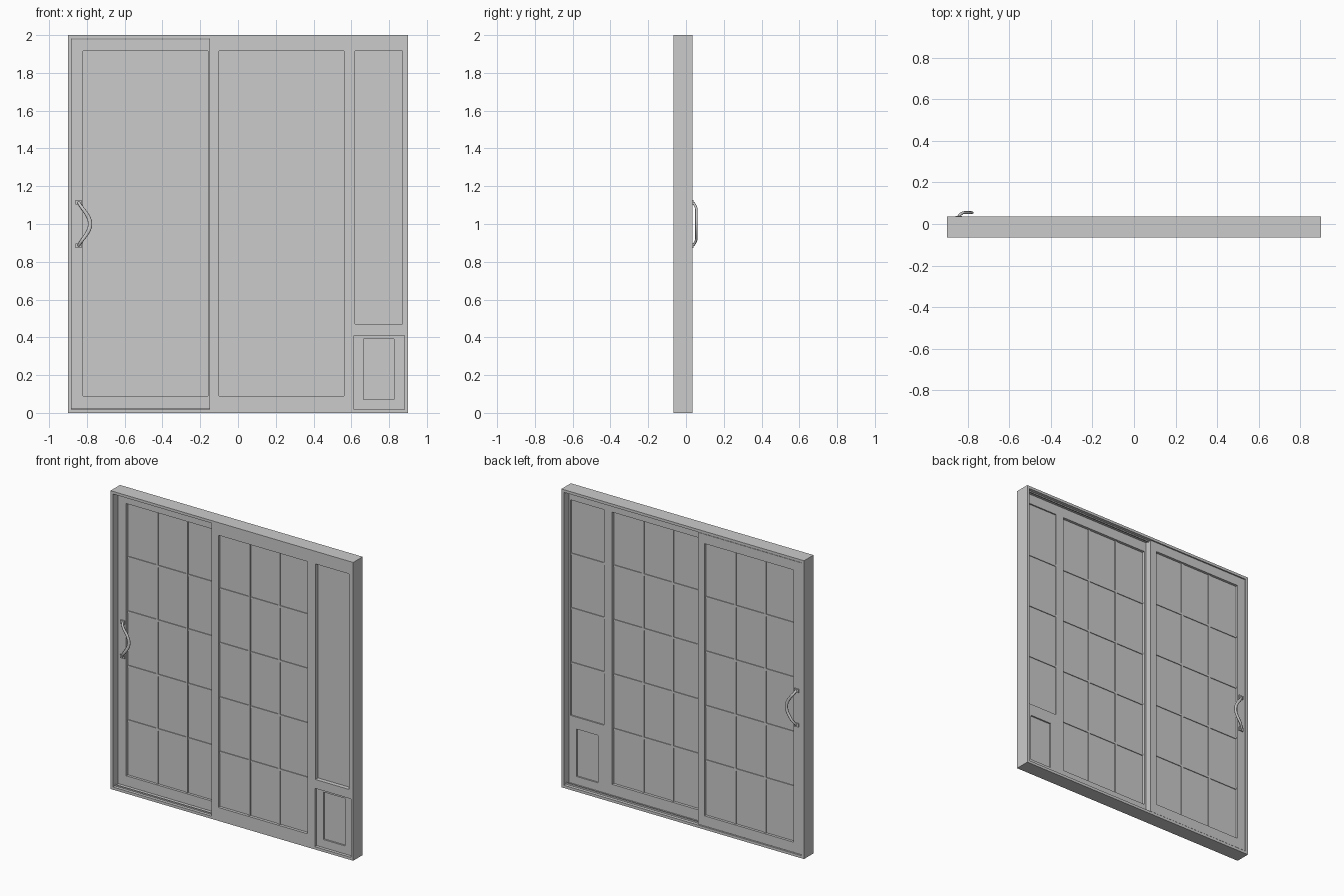
import bpy, bmesh, math
from mathutils import Vector

if "Cube" in bpy.data.objects:
    bpy.data.objects.remove(bpy.data.objects["Cube"])


def add_boxes(name, boxes):
    """One object made from several (x0, x1, y0, y1, z0, z1) boxes."""
    bm = bmesh.new()
    for x0, x1, y0, y1, z0, z1 in boxes:
        verts = bmesh.ops.create_cube(bm, size=1)["verts"]
        for v in verts:
            v.co = Vector(((x0 + x1) / 2 + v.co.x * (x1 - x0),
                           (y0 + y1) / 2 + v.co.y * (y1 - y0),
                           (z0 + z1) / 2 + v.co.z * (z1 - z0)))
    mesh = bpy.data.meshes.new(name)
    bm.to_mesh(mesh)
    bm.free()
    ob = bpy.data.objects.new(name, mesh)
    bpy.context.collection.objects.link(ob)
    return ob


def ring(outer, inner, y0, y1):
    """Four boxes round a rectangular opening; rectangles are x0, x1, z0, z1."""
    a, b, c, d = outer
    e, f, g, h = inner
    return [(a, e, y0, y1, c, d), (f, b, y0, y1, c, d),
            (e, f, y0, y1, c, g), (e, f, y0, y1, h, d)]


def grille(rect, cols, zs, y0, y1, w=0.014):
    """Glazing bars across a rectangle."""
    a, b, c, d = rect
    bars = [(a, b, y0, y1, z - w / 2, z + w / 2) for z in zs]
    for i in range(1, cols):
        x = a + (b - a) * i / cols
        bars.append((x - w / 2, x + w / 2, y0 - 0.001, y1 + 0.001, c, d))
    return bars


F, B = -0.065, 0.035             # front and back of the outer frame
T = 0.018                        # outer frame thickness
Z0, Z1 = 0.09, 1.915             # glazing height
rows = [Z0 + (Z1 - Z0) * i / 5 for i in range(1, 5)]

# Outer frame and floor/head tracks
add_boxes("outer_frame", ring((-0.9, 0.9, 0, 2), (-0.9 + T, 0.9 - T, T, 2 - T), F, B))
add_boxes("tracks", [(-0.882, -0.15, -0.045, -0.037, T, 0.026),
                     (-0.11, 0.882, 0.006, 0.014, T, 0.028),
                     (-0.11, 0.882, 0.006, 0.014, 1.974, 2 - T)])

# Sliding door on the rear track
door_glass = (-0.82, -0.158, Z0, Z1)
add_boxes("sliding_door_frame", ring((-0.882, -0.11, 0.022, 1.978), door_glass, -0.013, 0.031))
add_boxes("sliding_door_glass", [(-0.82, -0.158, 0.004, 0.014, Z0, Z1)])
add_boxes("sliding_door_grille", grille(door_glass, 3, rows, -0.001, 0.019))

# Fixed panel on the front track
fixed_glass = (-0.1, 0.56, Z0, Z1)
add_boxes("fixed_panel_frame", ring((-0.15, 0.59, T, 2 - T), fixed_glass, F, -0.018))
add_boxes("fixed_panel_glass", [(-0.1, 0.56, -0.046, -0.036, Z0, Z1)])
add_boxes("fixed_panel_grille", grille(fixed_glass, 3, rows, -0.051, -0.031))

# Side light above the pet door
add_boxes("side_light_frame", ring((0.59, 0.882, 0.41, 2 - T), (0.62, 0.87, 0.47, Z1), F, -0.018)
          + [(0.59, 0.615, F, -0.018, T, 0.41)])
add_boxes("side_light_glass", [(0.62, 0.87, -0.037, -0.027, 0.47, Z1)])
add_boxes("side_light_grille", grille((0.62, 0.87, 0.47, Z1), 1, rows[1:], -0.03, -0.022))

# Pet door with its flap
flap = (0.665, 0.825, 0.072, 0.39)
add_boxes("pet_door_frame", ring((0.615, 0.882, T, 0.41), flap, -0.045, -0.018))
add_boxes("pet_door_flap", [(0.665, 0.825, -0.034, -0.028, 0.072, 0.39)])


# Bowed pull handles, one on each face of the sliding door
def handle(name, y, s):
    bm = bmesh.new()
    n, sides, rings = 28, 12, []
    path = []
    for i in range(n + 1):
        t = -1 + 2 * i / n
        c = math.cos(t * math.pi / 2)
        lift = 0.025 * min(1, max(c, 0) * 2.2) ** 0.6
        path.append(Vector((-0.845 + 0.062 * c ** 1.3 if c > 1e-6 else -0.845,
                            y + s * (lift - 0.001), 1 + 0.118 * t)))
    for i, p in enumerate(path):
        d = (path[min(i + 1, n)] - path[max(i - 1, 0)]).normalized()
        u = d.cross(Vector((0, 1, 0))).normalized()
        v = d.cross(u)
        w = 0.007 + 0.004 * math.sin(math.pi * i / n)
        rings.append([bm.verts.new(p + u * w * math.cos(a) + v * 0.0065 * math.sin(a))
                      for a in (2 * math.pi * k / sides for k in range(sides))])
    for r, q in zip(rings, rings[1:]):
        for k in range(sides):
            bm.faces.new((r[k], r[(k + 1) % sides], q[(k + 1) % sides], q[k]))
    bm.faces.new(rings[0])
    bm.faces.new(rings[-1])
    bmesh.ops.recalc_face_normals(bm, faces=bm.faces)
    for f in bm.faces:
        f.smooth = len(f.verts) == 4
    mesh = bpy.data.meshes.new(name)
    bm.to_mesh(mesh)
    bm.free()
    bpy.context.collection.objects.link(bpy.data.objects.new(name, mesh))
    # Mounting feet
    y0, y1 = sorted((y, y + s * 0.008))
    add_boxes(name + "_feet", [(-0.86, -0.828, y0, y1, z - 0.012, z + 0.012)
                               for z in (0.885, 1.115)])


handle("back_handle", 0.031, 1)
handle("front_handle", -0.013, -1)
# End of the model
